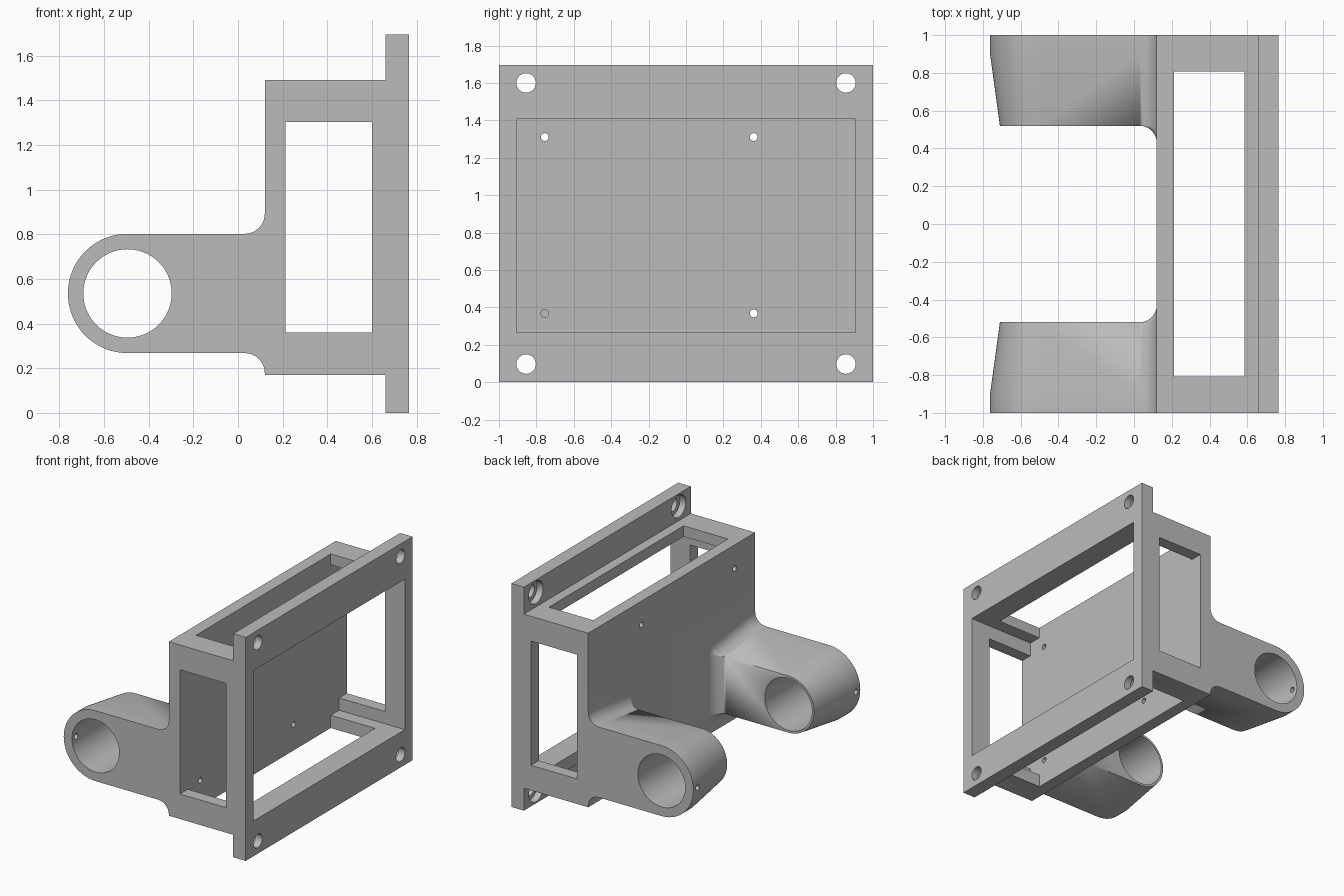
import bpy, bmesh
from math import sin, cos, pi, radians
from mathutils import Matrix, Vector

if "Cube" in bpy.data.objects:
    bpy.data.objects.remove(bpy.data.objects["Cube"])

grey = bpy.data.materials.new("matte grey")
grey.use_nodes = True
colour = (0.5, 0.5, 0.5, 1)
grey.diffuse_color = colour
grey.node_tree.nodes["Principled BSDF"].inputs["Base Color"].default_value = colour


def make(name, bm):
    bmesh.ops.recalc_face_normals(bm, faces=bm.faces)
    mesh = bpy.data.meshes.new(name)
    bm.to_mesh(mesh)
    bm.free()
    mesh.materials.append(grey)
    obj = bpy.data.objects.new(name, mesh)
    bpy.context.collection.objects.link(obj)
    return obj


def box(name, x, y, z):
    bm = bmesh.new()
    bmesh.ops.create_cube(bm, size=1)
    for v in bm.verts:
        v.co = Vector([(a + b) / 2 + c * (b - a) for (a, b), c in zip((x, y, z), v.co)])
    return make(name, bm)


def rod(name, centre, radius, length, axis, sides=32):
    bm = bmesh.new()
    turn = Matrix.Rotation(pi / 2, 4, "Y" if axis == "X" else "X")
    bmesh.ops.create_cone(bm, cap_ends=True, segments=sides, radius1=radius, radius2=radius,
                          depth=length, matrix=Matrix.Translation(centre) @ turn)
    return make(name, bm)


def combine(target, other, operation="DIFFERENCE"):
    mod = target.modifiers.new("combine", "BOOLEAN")
    mod.operation, mod.solver, mod.object = operation, "EXACT", other
    bpy.context.view_layer.objects.active = target
    bpy.ops.object.modifier_apply(modifier=mod.name)
    bpy.data.objects.remove(other)


EYE_X, EYE_Z, BORE = -0.495, 0.535, 0.198
R_OUT, R_IN, Y_OUT, Y_MID, Y_IN = 0.267, 0.215, 1.0, 0.9, 0.52
WALL, FILLET = 0.12, 0.09
ROOT = WALL - FILLET


def arm(name, side):
    """Drafted round-ended lug with a fillet flaring into the wall."""
    bm = bmesh.new()
    # round end and straight bar, lofted across the width
    rows = []
    for y, r in ((Y_OUT, R_OUT), (Y_MID, R_OUT), (Y_IN, R_IN)):
        pts = [(ROOT, EYE_Z + r)]
        pts += [(EYE_X + r * cos(a), EYE_Z + r * sin(a))
                for a in (pi / 2 + pi * i / 40 for i in range(41))]
        pts += [(ROOT, EYE_Z - r)]
        rows.append([bm.verts.new((x, side * y, z)) for x, z in pts])
    for a, b in zip(rows, rows[1:]):
        for i in range(len(a) - 1):
            bm.faces.new((a[i], a[i + 1], b[i + 1], b[i]))
    bm.faces.new(rows[0])
    bm.faces.new(rows[-1])
    # fillet flare, lofted towards the wall and sunk into it
    steps = [pi / 2 * i / 8 for i in range(9)]
    stations = [(ROOT + FILLET * sin(t), FILLET * (1 - cos(t))) for t in steps]
    stations.append((WALL + 0.03, FILLET))
    rings = []
    for x, d in stations:
        half = [(Y_OUT, R_OUT + d), (Y_MID, R_OUT + d)]
        half += [(Y_IN - d * sin(t), R_IN + d * cos(t)) for t in steps]
        ring = half + [(y, -z) for y, z in reversed(half)]
        rings.append([bm.verts.new((x, side * y, EYE_Z + z)) for y, z in ring])
    for a, b in zip(rings, rings[1:]):
        for i in range(len(a)):
            j = (i + 1) % len(a)
            bm.faces.new((a[i], a[j], b[j], b[i]))
    bm.faces.new(rings[-1])
    bmesh.ops.remove_doubles(bm, verts=bm.verts, dist=0.0001)
    return make(name, bm)


# housing with mounting flange and two arms
bracket = box("bracket", (WALL, 0.68), (-1, 1), (0.17, 1.49))
combine(bracket, box("flange", (0.66, 0.765), (-1, 1), (0, 1.695)), "UNION")
for side, label in ((1, "back"), (-1, "front")):
    combine(bracket, arm(label + "_arm", side), "UNION")

# cavity, top and bottom windows, end windows
combine(bracket, box("cavity", (0.213, 0.9), (-0.907, 0.907), (0.267, 1.408)))
combine(bracket, box("upright_window", (0.213, 0.585), (-0.807, 0.807), (-0.5, 2)))
combine(bracket, box("end_window", (0.213, 0.6), (-1.5, 1.5), (0.36, 1.302)))

# arm bores and their set screw holes
for side in (1, -1):
    combine(bracket, rod("bore", (EYE_X, side * 0.8, EYE_Z), BORE, 0.8, "Y", 72))
    combine(bracket, rod("set_screw", (-0.75, side * 0.95, EYE_Z), 0.021, 0.3, "X", 20))

# counterbored flange holes
for y in (-0.855, 0.855):
    for z in (0.097, 1.6):
        combine(bracket, rod("flange_hole", (0.76, y, z), 0.052, 0.3, "X"))
        combine(bracket, rod("counterbore", (0.655, y, z), 0.085, 0.11, "X"))

# small screw holes in the wall
for y in (-0.755, 0.362):
    for z in (0.368, 1.311):
        combine(bracket, rod("wall_hole", (0.17, y, z), 0.021, 0.2, "X", 20))

bpy.ops.object.select_all(action="DESELECT")
bracket.select_set(True)
bpy.context.view_layer.objects.active = bracket
bpy.ops.object.shade_smooth_by_angle(angle=radians(30))
